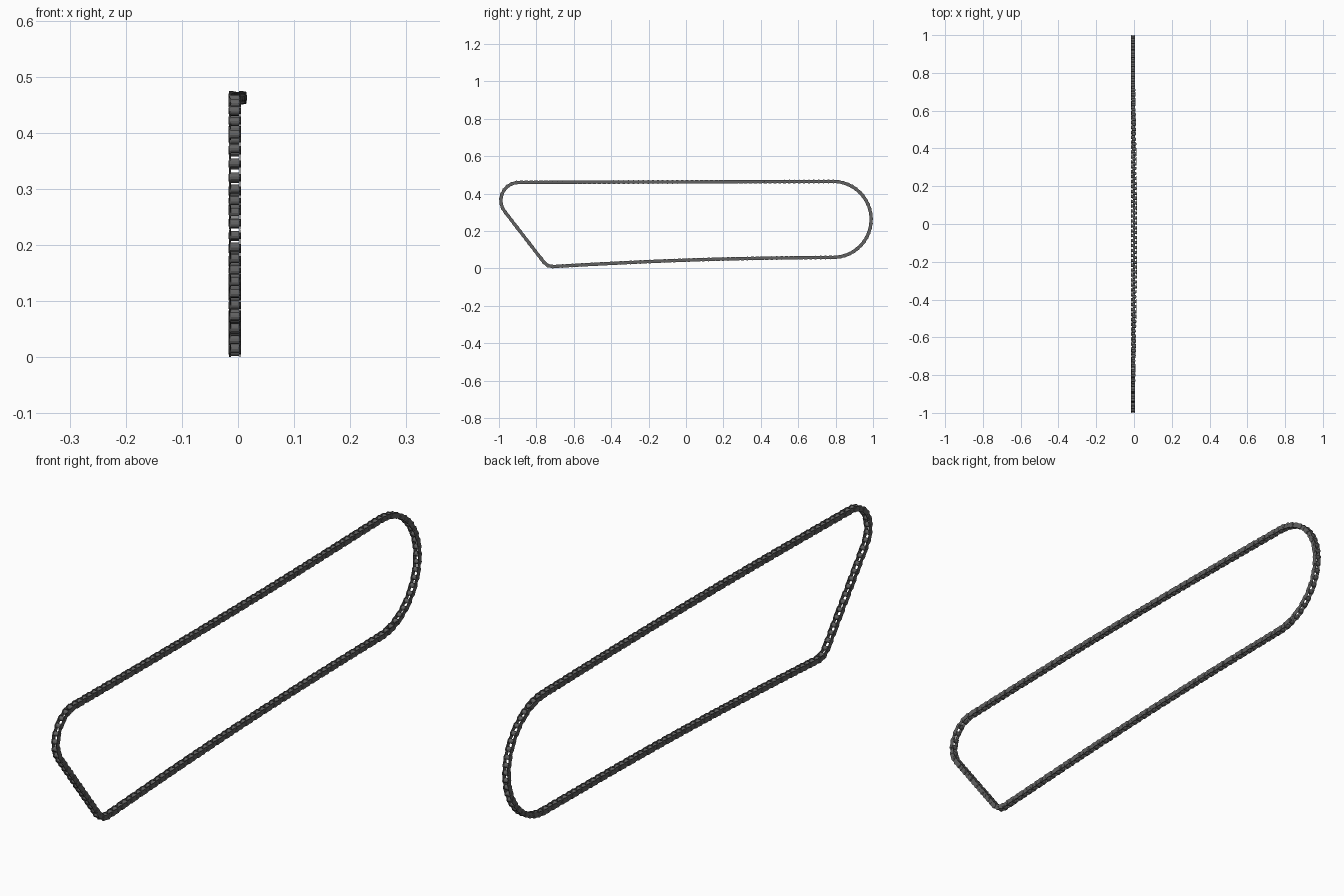
import bpy, bmesh, math
from mathutils import Vector, Matrix

if "Cube" in bpy.data.objects:
    bpy.data.objects.remove(bpy.data.objects["Cube"])

PITCH = 0.026        # distance between pins
SIDE_X = -0.0055     # sideways position of the chain centre

steel = bpy.data.materials.new("dark_steel")
steel.diffuse_color = (0.12, 0.12, 0.12, 1)
steel.use_nodes = True
steel.node_tree.nodes["Principled BSDF"].inputs["Base Color"].default_value = steel.diffuse_color

# Wheels the loop wraps round, counter-clockwise in side view: y, z, radius
wheels = [(-0.715, 0.065, 0.055), (0.787, 0.262, 0.203), (-0.894, 0.364, 0.096)]


def tangent_angle(a, b):
    dy, dz = b[0] - a[0], b[1] - a[1]
    return math.atan2(dz, dy) - math.acos((a[2] - b[2]) / math.hypot(dy, dz))


def on_wheel(w, ang):
    return Vector((SIDE_X, w[0] + w[2] * math.cos(ang), w[1] + w[2] * math.sin(ang)))


# Dense centre line: an arc on each wheel, then a run to the next one
path = []
for i, w in enumerate(wheels):
    nxt = wheels[(i + 1) % 3]
    a_in = tangent_angle(wheels[i - 1], w)
    a_out = tangent_angle(w, nxt)
    while a_out < a_in:
        a_out += 2 * math.pi
    path += [on_wheel(w, a_in + (a_out - a_in) * k / 60) for k in range(60)]
    p, q = on_wheel(w, a_out), on_wheel(nxt, a_out)
    for k in range(100):
        t = k / 100
        bow = math.sin(math.pi * t)
        pt = p.lerp(q, t)
        if i == 0:
            pt.z += 0.011 * bow      # lower run arches slightly
        elif i == 1:
            pt.x += 0.0105 * bow     # upper run drifts sideways
        path.append(pt)

# Even spacing of pins along the loop
lengths = [0.0]
for a, b in zip(path, path[1:] + path[:1]):
    lengths.append(lengths[-1] + (b - a).length)
count = 2 * round(lengths[-1] / PITCH / 2)
step = lengths[-1] / count
pins, j = [], 0
for k in range(count):
    s = k * step
    while lengths[j + 1] < s:
        j += 1
    t = (s - lengths[j]) / (lengths[j + 1] - lengths[j])
    pins.append(path[j].lerp(path[(j + 1) % len(path)], t))


def frame(a, b):
    # local x along the link, local z across the chain
    along = (b - a).normalized()
    up = along.cross(Vector((1, 0, 0))).normalized()
    side = along.cross(up)
    m = Matrix((along, up, side)).transposed().to_4x4()
    m.translation = (a + b) / 2
    return m


def prism(bm, outline, z0, z1, m):
    lo = [bm.verts.new(m @ Vector((x, y, z0))) for x, y in outline]
    hi = [bm.verts.new(m @ Vector((x, y, z1))) for x, y in outline]
    bm.faces.new(lo[::-1])
    bm.faces.new(hi)
    n = len(lo)
    for k in range(n):
        bm.faces.new((lo[k], lo[(k + 1) % n], hi[(k + 1) % n], hi[k]))


def circle(r, n):
    return [(r * math.cos(2 * math.pi * k / n), r * math.sin(2 * math.pi * k / n)) for k in range(n)]


def plate_outline(r, waist):
    # figure-of-eight link plate
    pts = []
    for cx, start in ((step / 2, -110), (-step / 2, 70)):
        for k in range(9):
            a = math.radians(start + 220 * k / 8)
            pts.append((cx + r * math.cos(a), r * math.sin(a)))
        pts.append((0, waist if cx > 0 else -waist))
    return pts


def finish(bm, name):
    bmesh.ops.recalc_face_normals(bm, faces=bm.faces)
    me = bpy.data.meshes.new(name)
    bm.to_mesh(me)
    bm.free()
    me.materials.append(steel)
    ob = bpy.data.objects.new(name, me)
    bpy.context.collection.objects.link(ob)


outer, inner, rollers, rivets = (bmesh.new() for _ in range(4))
outer_shape = plate_outline(0.0100, 0.0080)
inner_shape = plate_outline(0.0100, 0.0080)
for k in range(count):
    a, b = pins[k], pins[(k + 1) % count]
    m = frame(a, b)
    # Alternate wide and narrow links
    bm, shape, z = (outer, outer_shape, 0.0090) if k % 2 else (inner, inner_shape, 0.0072)
    for s in (-1, 1):
        prism(bm, shape, s * z, s * (z + 0.0014), m)
    # Pin and roller at each joint
    m = frame(pins[k - 1], b)
    m.translation = a
    prism(rollers, circle(0.0080, 12), -0.0071, 0.0071, m)
    prism(rivets, circle(0.0050, 10), -0.011, 0.011, m)

finish(outer, "outer_link_plates")
finish(inner, "inner_link_plates")
finish(rollers, "rollers")
finish(rivets, "pins")
